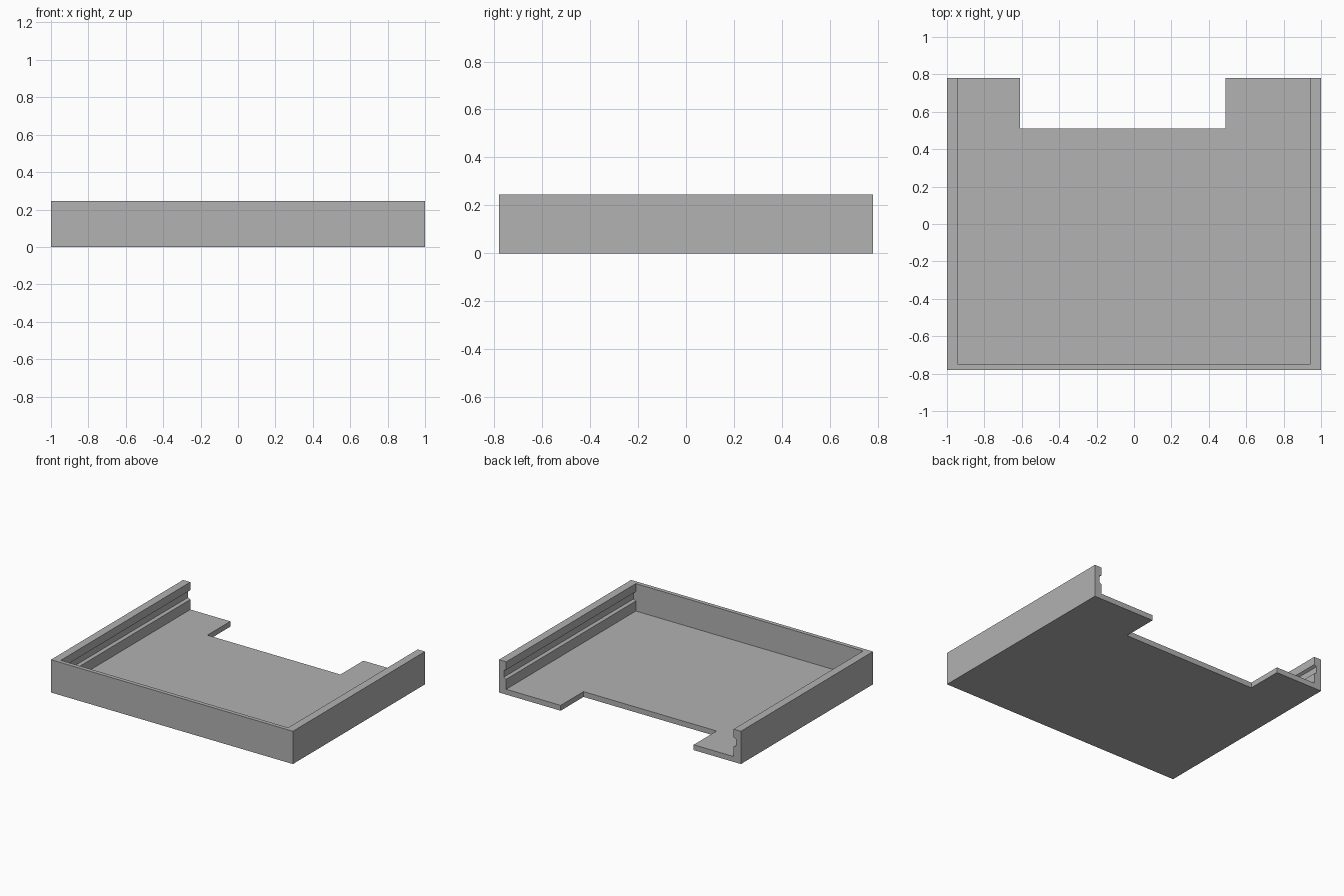
import bpy, bmesh
from mathutils import Vector

old = bpy.data.objects.get("Cube")
if old:
    bpy.data.objects.remove(old, do_unlink=True)

grey = bpy.data.materials.new("plain grey")
grey.use_nodes = True
colour = (0.445, 0.445, 0.445, 1)
grey.diffuse_color = colour
grey.node_tree.nodes["Principled BSDF"].inputs["Base Color"].default_value = colour

WIDTH, DEPTH, HEIGHT = 1.0, 0.78, 0.245   # half width, half depth, full height
SIDE, FRONT, FLOOR = 0.06, 0.03, 0.04     # wall and floor thickness


def extrude_profile(name, points, y0, y1):
    """Solid made by sweeping an x-z outline from y0 to y1."""
    bm = bmesh.new()
    face = bm.faces.new([bm.verts.new((x, y0, z)) for x, z in points])
    swept = bmesh.ops.extrude_face_region(bm, geom=[face])["geom"]
    verts = [g for g in swept if isinstance(g, bmesh.types.BMVert)]
    bmesh.ops.translate(bm, verts=verts, vec=Vector((0, y1 - y0, 0)))
    bmesh.ops.recalc_face_normals(bm, faces=bm.faces)
    mesh = bpy.data.meshes.new(name)
    bm.to_mesh(mesh)
    bm.free()
    mesh.materials.append(grey)
    obj = bpy.data.objects.new(name, mesh)
    bpy.context.collection.objects.link(obj)
    return obj


def rectangle(x0, x1, z0, z1):
    return [(x0, z0), (x1, z0), (x1, z1), (x0, z1)]


def combine(target, tool, operation):
    mod = target.modifiers.new(operation.lower(), "BOOLEAN")
    mod.operation, mod.object, mod.solver = operation, tool, "EXACT"
    tool.hide_render = True
    bpy.context.view_layer.objects.active = target
    bpy.ops.object.modifier_apply(modifier=mod.name)
    bpy.data.objects.remove(tool, do_unlink=True)


# Floor and grooved side walls as one channel, mirrored about x = 0
inner = WIDTH - SIDE
groove = inner + 0.02
half = [(WIDTH, 0), (WIDTH, HEIGHT), (inner, HEIGHT), (inner, 0.185),
        (groove, 0.175), (groove, 0.125), (inner, 0.115), (inner, FLOOR)]
outline = half + [(-x, z) for x, z in reversed(half)]
tray = extrude_profile("tray", outline, -DEPTH, DEPTH)

# Thin front wall
front_wall = extrude_profile("front_wall", rectangle(-WIDTH, WIDTH, 0, HEIGHT),
                             -DEPTH, -DEPTH + FRONT)
combine(tray, front_wall, "UNION")

# Off-centre opening in the back edge of the floor
notch = extrude_profile("notch", rectangle(-0.61, 0.49, -0.1, HEIGHT), 0.51, 1.0)
combine(tray, notch, "DIFFERENCE")
